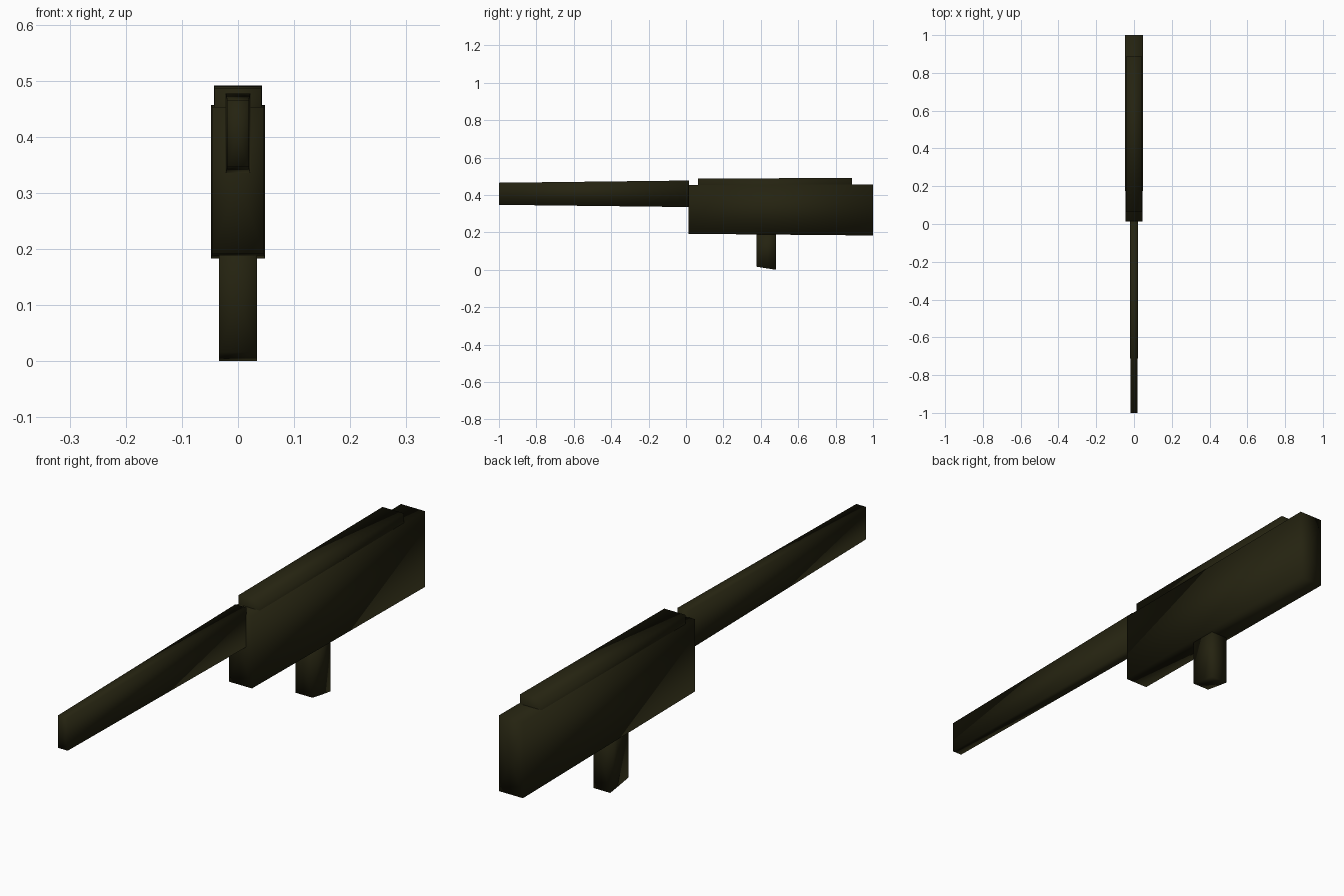
import bpy
import bmesh

if "Cube" in bpy.data.objects:
    bpy.data.objects.remove(bpy.data.objects["Cube"])

# Single dark olive finish
olive = bpy.data.materials.new("dark olive")
olive.diffuse_color = (0.018, 0.0165, 0.0052, 1.0)
olive.use_nodes = True
olive.node_tree.nodes["Principled BSDF"].inputs["Base Color"].default_value = olive.diffuse_color


def section(bm, half_w, y, z0, z1):
    """Rectangular ring across the y axis."""
    return [bm.verts.new(p) for p in
            ((-half_w, y, z0), (half_w, y, z0), (half_w, y, z1), (-half_w, y, z1))]


def loft(name, sections):
    """Four-sided smooth tube through the sections, with fanned end caps."""
    bm = bmesh.new()
    rings = [section(bm, *s) for s in sections]
    for a, b in zip(rings, rings[1:]):
        for i in range(4):
            j = (i + 1) % 4
            bm.faces.new((a[i], a[j], b[j], b[i]))
    caps = [bm.faces.new(rings[0][::-1]), bm.faces.new(rings[-1])]
    bmesh.ops.poke(bm, faces=caps)
    bmesh.ops.recalc_face_normals(bm, faces=bm.faces[:])
    for f in bm.faces:
        f.smooth = True
    mesh = bpy.data.meshes.new(name)
    bm.to_mesh(mesh)
    bm.free()
    mesh.materials.append(olive)
    obj = bpy.data.objects.new(name, mesh)
    bpy.context.collection.objects.link(obj)
    return obj


# Each section: half width, y, bottom z, top z
loft("barrel", [(0.019, -1.0, 0.347, 0.465), (0.022, 0.017, 0.335, 0.477)])
loft("receiver", [(0.046, 0.014, 0.192, 0.453), (0.048, 1.0, 0.183, 0.457)])
loft("top_cover", [(0.042, 0.064, 0.40, 0.487), (0.043, 0.887, 0.40, 0.491)])
# Short grip with a sloping underside
loft("grip", [(0.034, 0.378, 0.016, 0.22), (0.034, 0.44, 0.006, 0.22),
              (0.034, 0.481, 0.0, 0.22)])
